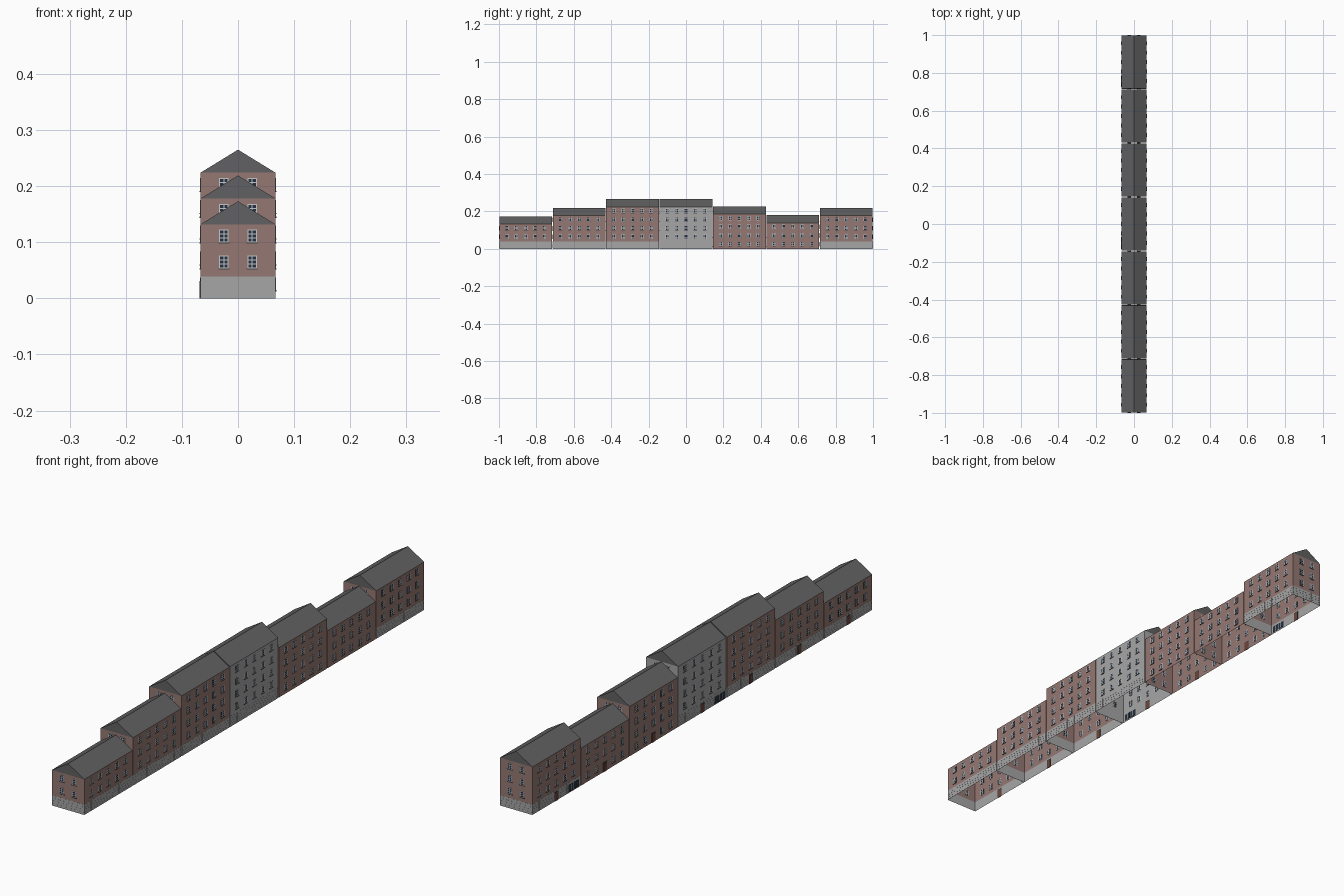
import bpy
import bmesh
from mathutils import Vector

cube = bpy.data.objects.get("Cube")
if cube:
    bpy.data.objects.remove(cube, do_unlink=True)


def material(name, r, g, b):
    m = bpy.data.materials.new(name)
    m.use_nodes = True
    m.diffuse_color = (r, g, b, 1)
    m.node_tree.nodes["Principled BSDF"].inputs["Base Color"].default_value = (r, g, b, 1)
    return m


BRICK = material("red_brick", 0.30, 0.19, 0.17)
STONE = material("grey_stone", 0.38, 0.38, 0.38)
ROOF = material("dark_slate", 0.12, 0.12, 0.125)
GLASS = material("dark_glass", 0.02, 0.03, 0.05)
FRAME = material("pale_frame", 0.55, 0.58, 0.60)
SILL = material("dark_sill", 0.05, 0.05, 0.05)
DOOR = material("brown_door", 0.16, 0.06, 0.04)

HALF_W, HALF_L = 0.0667, 0.141   # half width and half length of one house
PITCH = 0.2857                   # spacing of the houses along the row
FLOOR, RISE, BASE = 0.046, 0.041, 0.039


def finish(name, bm, mats):
    mesh = bpy.data.meshes.new(name)
    bm.to_mesh(mesh)
    bm.free()
    for m in mats:
        mesh.materials.append(m)
    obj = bpy.data.objects.new(name, mesh)
    bpy.context.collection.objects.link(obj)
    return obj


def facades(cy):
    """Wall centre, direction along the wall and outward normal of each side."""
    for n in ((1, 0), (-1, 0), (0, 1), (0, -1)):
        normal = Vector((n[0], n[1], 0))
        along = Vector((abs(n[1]), abs(n[0]), 0))
        yield Vector((n[0] * HALF_W, cy + n[1] * HALF_L, 0)), along, normal


def plate(bm, side, u, z, w, h, d0, d1, mat=0):
    """Box on a facade, centred at (u, z), from depth d0 to depth d1."""
    origin, along, normal = side
    verts = bmesh.ops.create_cube(bm, size=1)["verts"]
    for v in verts:
        a, b, c = v.co
        v.co = (origin + along * (u + a * w) + Vector((0, 0, z + b * h))
                + normal * (d0 + (c + 0.5) * (d1 - d0)))
    faces = {f for v in verts for f in v.link_faces}
    for f in faces:
        f.material_index = mat
    bmesh.ops.recalc_face_normals(bm, faces=list(faces))


def shell(name, cy, z0, z1, mat):
    """Four walls, open above and below."""
    bm = bmesh.new()
    corners = [(-HALF_W, -HALF_L), (HALF_W, -HALF_L), (HALF_W, HALF_L), (-HALF_W, HALF_L)]
    low, high = ([bm.verts.new((x, cy + y, z)) for x, y in corners] for z in (z0, z1))
    for i in range(4):
        j = (i + 1) % 4
        bm.faces.new((low[i], low[j], high[j], high[i]))
    finish(name, bm, [mat])


def gable_roof(name, cy, eave):
    bm = bmesh.new()
    ends = []
    for y in (cy - HALF_L, cy + HALF_L):
        ends.append([bm.verts.new(p) for p in
                     ((-HALF_W, y, eave), (HALF_W, y, eave), (0, y, eave + RISE))])
    a, b = ends
    bm.faces.new(a)
    bm.faces.new(b[::-1])
    bm.faces.new((a[1], b[1], b[2], a[2]))
    bm.faces.new((a[0], a[2], b[2], b[0]))
    bmesh.ops.recalc_face_normals(bm, faces=bm.faces)
    finish(name, bm, [ROOF])


def window(bm, side, u, z, w=0.017, h=0.023):
    bar = 0.0018
    plate(bm, side, u, z, w, h, -0.0005, 0.0005, 0)
    for k in (-1, 0, 1):
        plate(bm, side, u + k * (w - bar) / 2, z, bar, h, -0.001, 0.001, 1)
    for k in (-3, -1, 1, 3):
        plate(bm, side, u, z + k * (h - bar) / 6, w, bar, -0.001, 0.001, 1)
    plate(bm, side, u, z - h / 2 - 0.001, w + 0.003, 0.002, 0, 0.002, 2)


def stone_blocks(name, cy):
    """Shallow courses of dressed blocks over the plinth."""
    bm = bmesh.new()
    courses, joint = 4, 0.0012
    for side in facades(cy):
        length = 2 * (HALF_L if side[2].x else HALF_W)
        count = round(length / 0.04)
        step, rise = length / count, BASE / courses
        for row in range(courses):
            for i in range(count):
                plate(bm, side, (i + 0.5) * step - length / 2, (row + 0.5) * rise,
                      step - joint, rise - joint, 0, 0.0004)
    finish(name, bm, [STONE])


def house(index, floors, wall, plinth, shop):
    cy = (index - 3) * PITCH
    tag = f"house_{index + 1}_"
    base = BASE if plinth else 0.0
    eave = base + floors * FLOOR + 0.001
    if plinth:
        shell(tag + "plinth", cy, 0, base, STONE)
        stone_blocks(tag + "plinth_blocks", cy)
    shell(tag + "walls", cy, base, eave, wall)
    gable_roof(tag + "roof", cy, eave)

    # Windows on every floor; the entrance takes the place of one when there is no plinth
    bm = bmesh.new()
    for side in facades(cy):
        long_side = side[2].x != 0
        columns = [k * 0.05 for k in range(-2, 3)] if long_side else [-0.025, 0.025]
        for f in range(floors):
            for u in columns:
                if not plinth and side[2].x < 0 and f == 0 and u == 0:
                    continue
                window(bm, side, u, base + f * FLOOR + 0.026)
    finish(tag + "windows", bm, [GLASS, FRAME, SILL])

    # Street entrance
    street = list(facades(cy))[1]
    bm = bmesh.new()
    plate(bm, street, 0, 0.0175, 0.022, 0.035, -0.0005, 0.001, 1)
    plate(bm, street, 0, 0.0155, 0.017, 0.031, -0.001, 0.0015, 0)
    finish(tag + "door", bm, [DOOR, SILL])

    # Pair of shop windows
    if shop:
        bm = bmesh.new()
        for u in (-0.117, -0.085):
            plate(bm, street, u, 0.018, 0.028, 0.024, -0.001, 0.001, 0)
            plate(bm, street, u, 0.018, 0.0018, 0.024, -0.0015, 0.0015, 1)
            plate(bm, street, u, 0.005, 0.03, 0.002, 0, 0.002, 2)
        finish(tag + "shop_windows", bm, [GLASS, FRAME, SILL])


# Row of houses from front to back: floors, wall colour, plinth, shop
row = [(2, BRICK, True, False), (3, BRICK, True, False), (4, BRICK, True, False),
       (4, STONE, True, True), (4, BRICK, False, False), (3, BRICK, False, False),
       (3, BRICK, True, True)]
for i, spec in enumerate(row):
    house(i, *spec)
